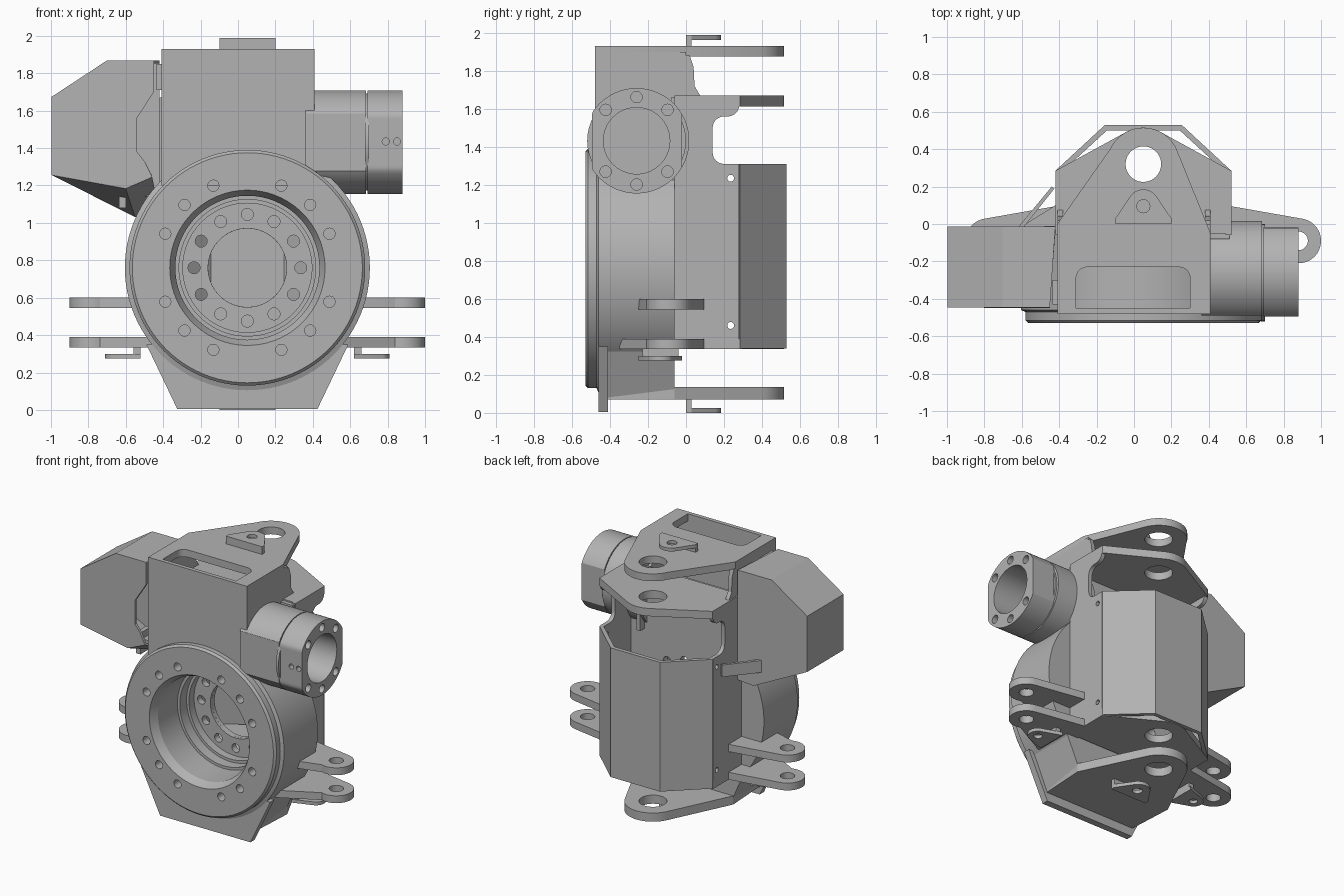
import bpy, bmesh
from math import sin, cos, radians, tau
from mathutils import Vector

cube = bpy.data.objects.get("Cube")
if cube:
    bpy.data.objects.remove(cube)

steel = bpy.data.materials.new("plain_grey")
steel.use_nodes = True
GREY = (0.45, 0.45, 0.45, 1)
steel.diffuse_color = GREY
steel.node_tree.nodes["Principled BSDF"].inputs["Base Color"].default_value = GREY
parts = []
MID = 0.05          # x of the symmetry plane
HUB = (MID, 0.76)   # drum axis in x, z


def place(axis, u, v, w):
    return {"x": Vector((w, u, v)), "y": Vector((u, w, v)), "z": Vector((u, v, w))}[axis]


def arc(c, r, a0, a1, n=20):
    """Points on an arc, angles in degrees."""
    steps = [radians(a0 + (a1 - a0) * i / n) for i in range(n + 1)]
    return [(c[0] + r * cos(t), c[1] + r * sin(t)) for t in steps]


def circle(c, r, n=48):
    return arc(c, r, 0, 360, n)[:-1]


def add_prism(bm, axis, pts, a, b, far=None, skip=()):
    """Extrude a polygon; far gives a different end outline, skip leaves sides open."""
    far = far or pts
    lo = [bm.verts.new(place(axis, u, v, a)) for u, v in pts]
    hi = [bm.verts.new(place(axis, u, v, b)) for u, v in far]
    n = len(pts)
    faces = [bm.faces.new(lo), bm.faces.new(hi[::-1])]
    for i in range(n):
        if i not in skip:
            j = (i + 1) % n
            faces.append(bm.faces.new((lo[j], lo[i], hi[i], hi[j])))
    bmesh.ops.recalc_face_normals(bm, faces=faces)


def finish(name, bm):
    me = bpy.data.meshes.new(name)
    bm.to_mesh(me)
    bm.free()
    ob = bpy.data.objects.new(name, me)
    bpy.context.collection.objects.link(ob)
    me.materials.append(steel)
    return ob


def apply_modifier(ob, kind, **settings):
    mod = ob.modifiers.new(kind, kind)
    for key, value in settings.items():
        setattr(mod, key, value)
    bpy.context.view_layer.objects.active = ob
    bpy.ops.object.modifier_apply(modifier=mod.name)


def drill(ob, axis, holes):
    """Cut round holes given as (centre, radius, start, end)."""
    bm = bmesh.new()
    for c, r, a, b in holes:
        add_prism(bm, axis, circle(c, r, 40 if r > 0.08 else 20), a, b)
    cutter = finish("cutter", bm)
    cutter.hide_render = True
    apply_modifier(ob, "BOOLEAN", object=cutter, operation="DIFFERENCE", solver="EXACT")
    bpy.data.objects.remove(cutter)


def prism(name, axis, pts, a, b, holes=(), far=None, skip=()):
    bm = bmesh.new()
    add_prism(bm, axis, pts, a, b, far, skip)
    ob = finish(name, bm)
    if holes:
        drill(ob, axis, [h if len(h) == 4 else (*h, a - 0.02, b + 0.02) for h in holes])
    parts.append(ob)
    return ob


def rect(u0, u1, v0, v1):
    return [(u0, v0), (u1, v0), (u1, v1), (u0, v1)]


def flip(pts):
    return [(2 * MID - x, y) for x, y in pts]


# Drum with flange, stepped bore and hub wall, turned around the y axis
profile = [(0.615, -0.53), (0.63, -0.515), (0.63, -0.47), (0.655, -0.46), (0.655, -0.06),
           (0.21, -0.06), (0.21, -0.1), (0.345, -0.1), (0.345, -0.16), (0.365, -0.16),
           (0.365, -0.24), (0.385, -0.24), (0.385, -0.47), (0.415, -0.53)]
N = 96
bm = bmesh.new()
rings = [[bm.verts.new((HUB[0] + r * cos(tau * k / N), y, HUB[1] + r * sin(tau * k / N)))
          for k in range(N)] for r, y in profile]
for i, ring in enumerate(rings):
    nxt = rings[(i + 1) % len(rings)]
    for k in range(N):
        m = (k + 1) % N
        bm.faces.new((ring[k], ring[m], nxt[m], nxt[k]))
bmesh.ops.recalc_face_normals(bm, faces=bm.faces)
drum = finish("drum", bm)
parts.append(drum)
flange_holes = [(arc(HUB, 0.475, a, a, 1)[0], 0.03, -0.56, -0.44)
                for q in range(0, 360, 90) for a in (q + 22.5, q + 45, q + 67.5)]
hub_holes = [(arc(HUB, 0.285, a, a, 1)[0], 0.032, -0.13, -0.03) for a in range(0, 360, 30)]
drill(drum, "y", flange_holes + hub_holes)

# Wall behind the drum
prism("back_wall", "y", rect(-0.41, 0.51, 0.35, 1.66), -0.08, -0.05,
      [(HUB, 0.21, -0.13, -0.03)] + hub_holes)

# Hollow column above the drum
prism("column", "z", [(-0.41, 0), (-0.41, -0.48), (0.41, -0.48), (0.41, 0), (0.38, 0),
                      (0.38, -0.45), (-0.38, -0.45), (-0.38, 0)], 1.2, 1.9)
for name, x in (("column_rib_right", -0.41), ("column_rib_left", 0.38)):
    prism(name, "x", [(-0.02, 1.66), (0.08, 1.66), (0.045, 1.72), (0.04, 1.82),
                      (0.02, 1.88), (-0.02, 1.88)], x, x + 0.03)

# Hinge plates with rounded tips and pin holes
PIN = (MID, 0.32)
pin_hole = [(PIN, 0.095)]
top = prism("top_plate", "z", [(-0.41, 0), (-0.41, -0.48), (0.41, -0.48), (0.41, -0.05)]
            + arc(PIN, 0.195, 25, 155), 1.875, 1.93, pin_hole)
window = [(-0.31, -0.45), (0.3, -0.45)] + arc((0.24, -0.29), 0.06, 0, 90, 6) \
    + arc((-0.25, -0.29), 0.06, 90, 180, 6)
bm = bmesh.new()
add_prism(bm, "z", window, 1.8, 2)
window_cutter = finish("cutter", bm)
apply_modifier(top, "BOOLEAN", object=window_cutter, operation="DIFFERENCE", solver="EXACT")
bpy.data.objects.remove(window_cutter)

inner = [(-0.42, 0.285), (-0.42, -0.05), (0.52, -0.05), (0.52, 0.285)] + arc(PIN, 0.195, 60, 120)
prism("upper_inner_plate", "z", inner, 1.612, 1.67, pin_hole)
prism("lower_inner_plate", "z", inner, 0.335, 0.39, pin_hole)
prism("bottom_plate", "z", [(-0.35, -0.06), (-0.33, -0.42), (0.43, -0.42), (0.45, -0.06)]
      + arc(PIN, 0.195, 25, 155), 0.07, 0.135, pin_hole)

# Side plates with a rounded notch, and the folded shield between them
side = [(-0.06, 0.34), (0.28, 0.34), (0.28, 1.31), (0.22, 1.31)] \
    + arc((0.2, 1.37), 0.06, 270, 180, 6) + arc((0.2, 1.5), 0.06, 180, 90, 6) \
    + arc((0.22, 1.62), 0.06, 270, 360, 6) + [(0.28, 1.67), (-0.06, 1.67)]
for name, x in (("right_side_plate", -0.42), ("left_side_plate", 0.49)):
    prism(name, "x", side, x, x + 0.03, [((0.235, 1.235), 0.018), ((0.235, 0.46), 0.018)])
prism("back_shield", "z", [(-0.42, 0.285), (-0.155, 0.53), (0.255, 0.53), (0.52, 0.285),
                           (0.49, 0.275), (0.245, 0.5), (-0.145, 0.5), (-0.39, 0.275)], 0.34, 1.31)

# Base under the drum
prism("base_front_plate", "y", [(-0.325, 0.005), (0.425, 0.005), (0.59, 0.35), (-0.49, 0.35)],
      -0.46, -0.41)
prism("base_box", "y", [(-0.33, 0.08), (0.43, 0.08), (0.55, 0.35), (-0.45, 0.35)], -0.41, -0.06)

# Side lugs, an upper and a lower one on each side, with small brackets below
EYE = (0.88, -0.09)
for side_name, mirror in (("left", False), ("right", True)):
    fix = flip if mirror else list
    eye = fix([EYE])[0]
    for level, z, front in (("upper", 0.545, -0.28), ("lower", 0.335, -0.35)):
        outline = [(0.45, front), (0.56, front)] + arc(EYE, 0.12, -110, 82) + [(0.52, 0.095), (0.45, 0.1)]
        prism(f"{level}_{side_name}_lug", "z", fix(outline), z, z + 0.055, [(eye, 0.05)])
    flange = [(0.62, -0.02), (0.62, -0.25)] + arc((0.74, -0.135), 0.07, -60, 60, 12)
    prism(f"{side_name}_bracket_flange", "z", fix(flange), 0.275, 0.3,
          [(fix([(0.74, -0.135)])[0], 0.03)])
    prism(f"{side_name}_bracket_post", "z", fix(rect(0.62, 0.66, -0.23, -0.04)), 0.29, 0.345)

# Small eye brackets on the top and bottom
tab = [(-0.1, 0), (0.2, 0), (0.2, 0.03)] + arc((MID, 0.1), 0.085, 40, 140, 12) + [(-0.1, 0.03)]
for name, z, post in (("top", 1.963, 1.92), ("bottom", 0, 0.015)):
    prism(f"{name}_eye_bracket", "z", tab, z, z + 0.025, [((MID, 0.095), 0.035)])
    prism(f"{name}_eye_post", "z", rect(-0.1, 0.2, 0, 0.03), post, post + 0.06)

# Motor housing on the left, flattened front and back
AXLE = (-0.26, 1.432)


def flattened(r, lo, hi):
    return [(min(max(y, lo), hi), z) for y, z in circle(AXLE, r, 96)]


prism("motor_base", "x", flattened(0.277, -0.49, 0.02), 0.36, 0.685, [(AXLE, 0.175, 0.5, 0.75),
                                                                     (AXLE, 0.03, 0.42, 0.48)])
bolts = [(arc(AXLE, 0.23, a, a, 1)[0], 0.03, 0.8, 0.92) for a in (45, 90, 135, 225, 270, 315)]
housing = prism("motor_housing", "x", flattened(0.277, -0.495, -0.02), 0.692, 0.88,
                [(AXLE, 0.175)] + bolts)
drill(housing, "y", [((x, 1.435), 0.019, -0.52, -0.455) for x in (0.79, 0.85)])
prism("motor_seal", "x", circle(AXLE, 0.26), 0.68, 0.7, [(AXLE, 0.175)])

# Hollow cover on the right, open towards the column
cover_front = [(-0.99, 1.67), (-0.7, 1.86), (-0.45, 1.86), (-0.45, 1.7), (-0.54, 1.56),
               (-0.54, 1.38), (-0.5, 1.33), (-0.46, 1.25), (-0.6, 1.19), (-0.99, 1.26)]
cover_back = [(-0.99, 1.67), (-0.7, 1.86), (-0.42, 1.86), (-0.42, 1.7), (-0.42, 1.56),
              (-0.42, 1.38), (-0.42, 1.33), (-0.42, 1.05), (-0.55, 1.04), (-0.99, 1.26)]
cover = prism("side_cover", "y", cover_front, -0.44, -0.02, far=cover_back, skip=range(2, 7))
apply_modifier(cover, "SOLIDIFY", thickness=0.02, offset=0)

# Cover mounts
prism("cover_upper_mount", "y", rect(-0.435, -0.4, 1.71, 1.85), -0.43, -0.3)
prism("cover_lower_mount", "y", rect(-0.635, -0.6, 1.08, 1.24), -0.3, -0.18)
prism("cover_lower_arm", "y", rect(-0.62, -0.4, 1.14, 1.19), -0.28, -0.2)
prism("cover_slanted_plate", "z", [(-0.63, -0.03), (-0.44, 0.2), (-0.425, 0.19), (-0.6, -0.03)],
      1.15, 1.24)
prism("cover_gusset", "z", [(-0.63, -0.03), (-0.42, 0.1), (-0.42, -0.03)], 1.15, 1.17)

# Smooth round surfaces, keep edges sharp
bpy.ops.object.select_all(action="DESELECT")
for ob in parts:
    ob.select_set(True)
bpy.context.view_layer.objects.active = drum
bpy.ops.object.shade_smooth_by_angle(angle=radians(25))
